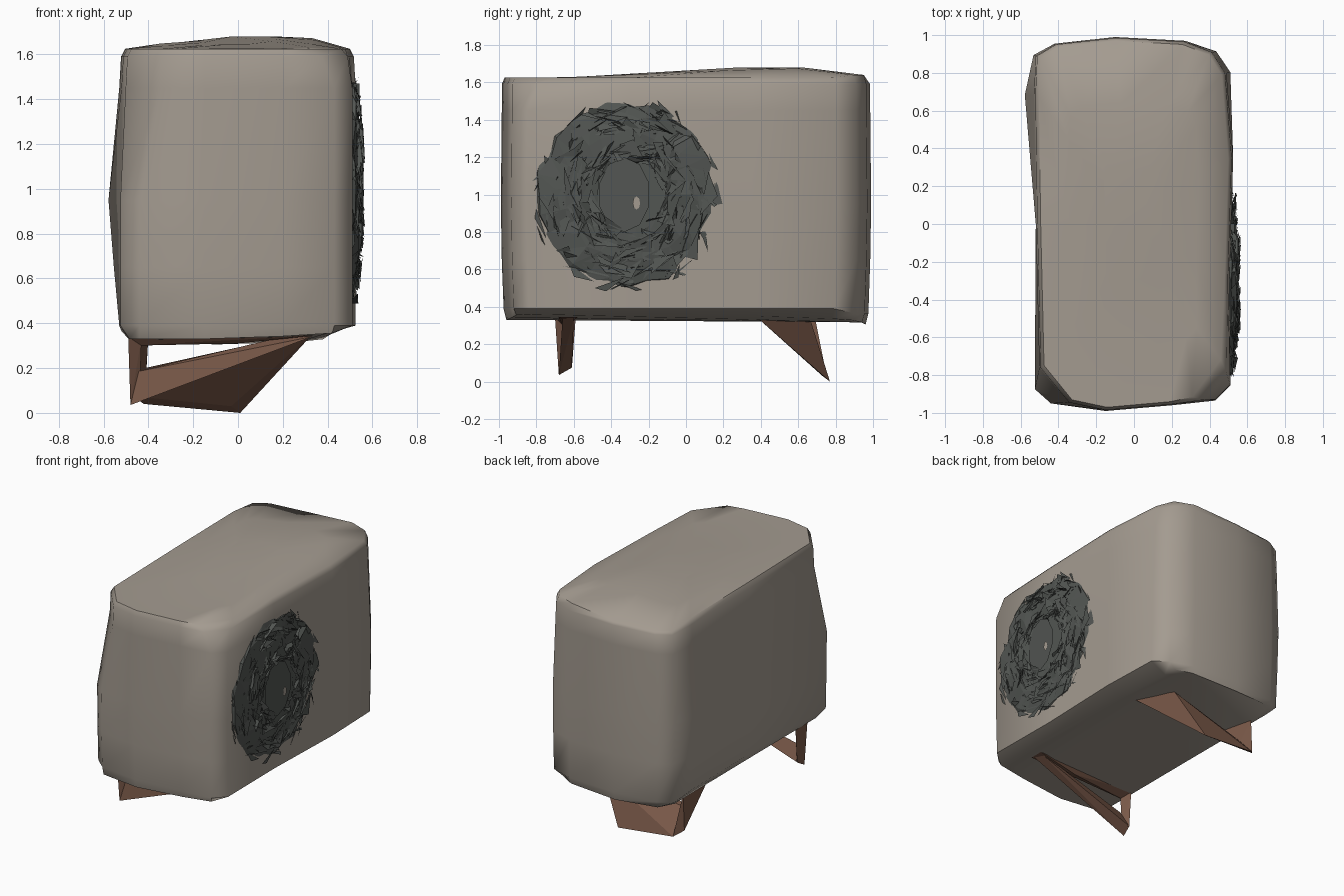
import bpy, bmesh, math, random
from mathutils import Vector

random.seed(4)
cube = bpy.data.objects.get("Cube")
if cube:
    bpy.data.objects.remove(cube)


def material(name, rgb):
    m = bpy.data.materials.new(name)
    m.use_nodes = True
    m.diffuse_color = (*rgb, 1)
    m.node_tree.nodes["Principled BSDF"].inputs["Base Color"].default_value = (*rgb, 1)
    return m


casing_grey = material("casing warm grey", (0.37, 0.328, 0.28))
grille_dark = material("grille dark grey", (0.085, 0.092, 0.085))
leg_brown = material("leg brown", (0.19, 0.098, 0.065))


def finish(name, bm, mat, smooth=None):
    bmesh.ops.recalc_face_normals(bm, faces=bm.faces)
    mesh = bpy.data.meshes.new(name)
    bm.to_mesh(mesh)
    bm.free()
    mesh.materials.append(mat)
    ob = bpy.data.objects.new(name, mesh)
    bpy.context.collection.objects.link(ob)
    if smooth:
        bpy.ops.object.select_all(action="DESELECT")
        bpy.context.view_layer.objects.active = ob
        ob.select_set(True)
        bpy.ops.object.shade_smooth_by_angle(angle=math.radians(smooth))
    return ob


def hull(name, points, mat):
    bm = bmesh.new()
    for p in points:
        bm.verts.new(p)
    bmesh.ops.convex_hull(bm, input=bm.verts)
    return finish(name, bm, mat)


# Casing: a worn rounded box lofted from a plan outline
plan = [(-.525, -.87), (-.44, -.945), (-.15, -.985), (.2, -.955), (.43, -.93), (.51, -.85),
        (.505, -.3), (.525, .35), (.51, .8), (.435, .91), (.27, .965), (-.1, .985),
        (-.42, .95), (-.52, .89), (-.53, .68), (-.52, 0)]
heights = [.33, .41, .65, .95, 1.45, 1.59, 1.625]
y_scale = [.975, .99, 1, 1.005, 1, 1, .985]
x_scale = [1, 1, 1, 1, 1, .985, .95]


def casing_point(k, x, y):
    z = heights[k]
    px, py = x * x_scale[k], y * y_scale[k]
    if k == 0:                         # sloping underside with chamfered long edges
        z += .06 * max(0, x) - .03 * max(0, y) - .05 * min(0, x) * max(0, y)
        if x > .4:
            px = .42 if y < 0 else .38
        elif x < -.5:
            px, py = -.485, py * .95
    if k == 1:
        z -= .045 if y > .85 else .02
    if k in (2, 3) and x < -.5 and y > 0:     # dented outward on the plain side
        px -= .02 * (k - 1) * (1.2 if y < .8 else .3)
    if k > 3 and y < -.8 and abs(x) > .4:     # cut upper front corners
        cut = .09 if x < 0 else .05 * (k - 4)
        if abs(x) > .5:
            py += cut * 1.2
            px *= 1 - cut * .5
        else:
            px -= math.copysign(cut, x)
    if k > 3 and x > .42 and y > .7:          # narrowed upper back corner
        px *= .96
    if k == 6 and y > .85:
        z += .015 * math.copysign(1, x - .1)
    return px, py, z


def crown(x, y):
    side = max(0, 1 - max(0, abs(x - .1) - .12) / .55)
    return 1.62 + .07 * side * max(0, 1 - abs(y - .45) / 1.2)


bm = bmesh.new()
rings = [[bm.verts.new(casing_point(k, x, y)) for x, y in plan] for k in range(len(heights))]
for s in (.65, .3):
    rings.append([bm.verts.new((x * s, y * s, crown(x * s, y * s))) for x, y in plan])
n = len(plan)
for a, b in zip(rings, rings[1:]):
    for i in range(n):
        j = (i + 1) % n
        bm.faces.new((a[i], a[j], b[j], b[i]))
bm.faces.new(rings[0][::-1])
bm.faces.new(rings[-1])
finish("casing", bm, casing_grey, 55)

# Fan grille: shallow ragged dome on the left side
CY, CZ = -.31, 1.0


def on_grille(r, a, x):
    return Vector((x, CY + r * math.cos(a), CZ + r * math.sin(a)))


bm = bmesh.new()
count = 28
rings = []
for r, x in ((.495, .495), (.475, .517), (.34, .532), (.19, .535)):
    rings.append([bm.verts.new(on_grille(r * random.uniform(.96, 1.05),
                                         i * math.tau / count, x + random.uniform(-.008, .01)))
                  for i in range(count)])
for a, b in zip(rings, rings[1:]):
    for i in range(count):
        j = (i + 1) % count
        bm.faces.new((a[i], a[j], b[j]))
        bm.faces.new((a[i], b[j], b[i]))
bm.faces.new(rings[-1])
finish("fan_grille", bm, grille_dark)

# Bent slats scattered over the grille
bm = bmesh.new()
for i in range(320):
    r = random.uniform(.2, .49)
    a = random.uniform(0, math.tau)
    pts = []
    for k in range(3):
        rr = min(.53, max(.17, r + random.uniform(-.06, .06)))
        x = random.uniform(.515, .567) - .025 * max(0, rr - .25) / .25
        pts.append(bm.verts.new(on_grille(rr, a + random.uniform(-.14, .14) / max(r, .25), x)))
    bm.faces.new(pts)
finish("grille_slats", bm, grille_dark)

# Fan hub with a small badge plate
bm = bmesh.new()
bmesh.ops.create_circle(bm, cap_ends=True, segments=10, radius=1)
for v in bm.verts:
    v.co = (.553 + .008 * v.co.x, -.33 + .14 * v.co.x, 1.0 + .2 * v.co.y)
finish("fan_hub", bm, grille_dark)
bm = bmesh.new()
bmesh.ops.create_circle(bm, cap_ends=True, segments=8, radius=1)
for v in bm.verts:
    v.co = (.564, -.265 + .02 * v.co.x, .955 + .035 * v.co.y)
finish("hub_cap", bm, casing_grey)

# Front leg: a triangular frame of three tapered bars
hull("front_leg_top_bar", [(-.49, -.7, .34), (-.49, -.58, .34), (-.47, -.66, .30),
                           (.34, -.68, .345), (.34, -.58, .345), (.0, -.62, .31)], leg_brown)
hull("front_leg_post", [(-.49, -.7, .34), (-.47, -.59, .34), (-.43, -.66, .34),
                        (-.48, -.68, .035), (-.47, -.61, .075), (-.44, -.65, .07)], leg_brown)
hull("front_leg_brace", [(-.48, -.68, .035), (-.46, -.61, .08), (-.47, -.66, .18),
                         (.33, -.66, .34), (.30, -.6, .34), (.2, -.62, .34)], leg_brown)

# Back leg: a wide slanted foot held by a post, open near the top
hull("back_leg_foot", [(.35, .35, .37), (.2, .67, .315), (.01, .77, 0), (-.03, .73, .03),
                       (-.42, .75, .04), (-.47, .69, .075), (-.46, .6, .19)], leg_brown)
hull("back_leg_post", [(-.42, .75, .04), (-.47, .69, .075), (-.46, .6, .19), (-.47, .42, .34),
                       (-.4, .44, .34), (-.41, .64, .17), (-.46, .69, .34)], leg_brown)
